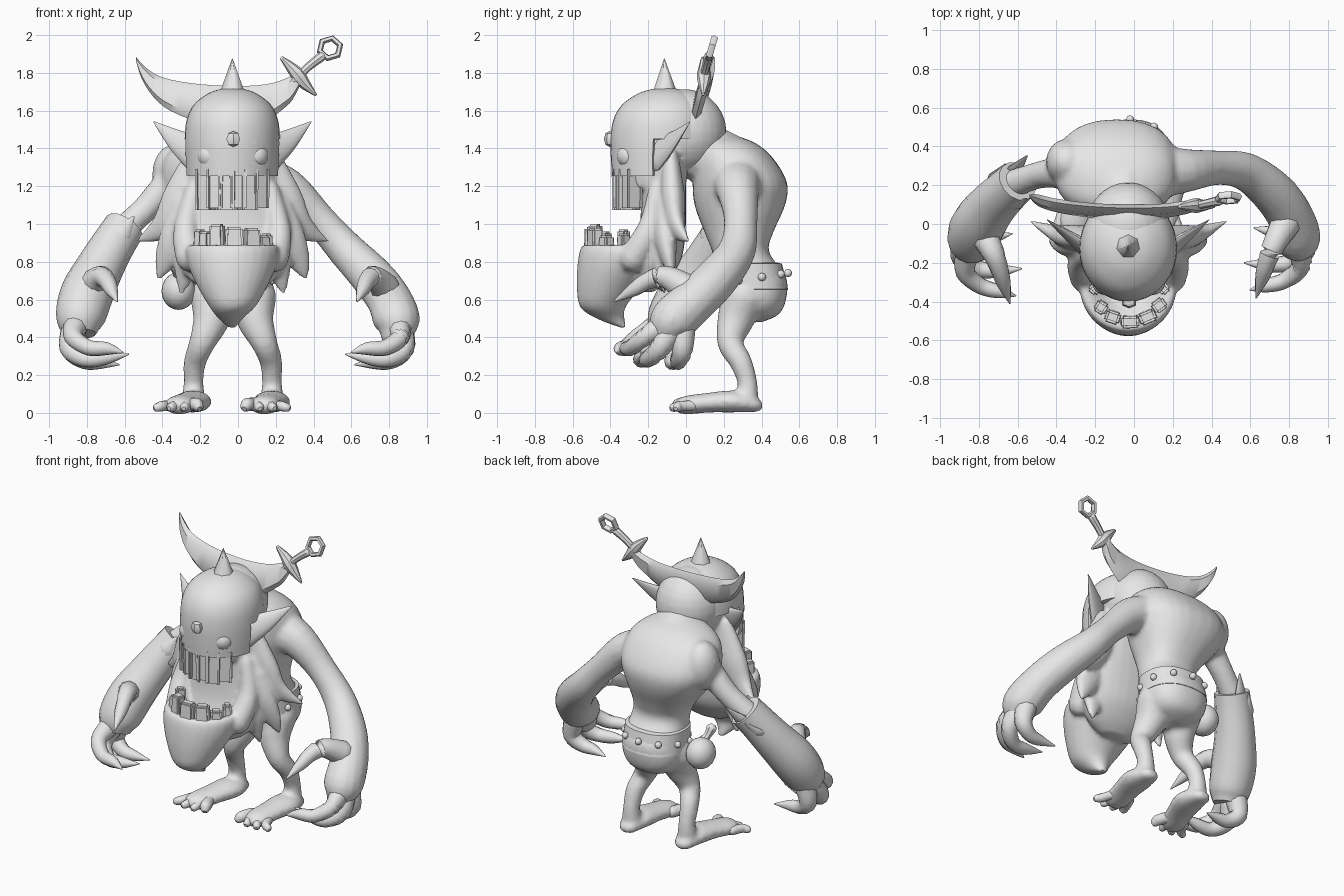
import bpy, bmesh, math
from mathutils import Vector

if "Cube" in bpy.data.objects:
    bpy.data.objects.remove(bpy.data.objects["Cube"])

grey = bpy.data.materials.new("clay_grey")
grey.diffuse_color = (0.8, 0.8, 0.8, 1)
grey.use_nodes = True
grey.node_tree.nodes["Principled BSDF"].inputs["Base Color"].default_value = grey.diffuse_color
CX = -0.03  # middle of the head


def activate(ob):
    bpy.ops.object.select_all(action='DESELECT')
    ob.select_set(True)
    bpy.context.view_layer.objects.active = ob


def finish(name, bm, angle=40):
    bmesh.ops.recalc_face_normals(bm, faces=bm.faces)
    me = bpy.data.meshes.new(name)
    bm.to_mesh(me)
    bm.free()
    ob = bpy.data.objects.new(name, me)
    bpy.context.collection.objects.link(ob)
    me.materials.append(grey)
    activate(ob)
    bpy.ops.object.shade_smooth_by_angle(angle=math.radians(angle))
    return ob


def fuse(name, parts, voxel, smooth):
    """Melt overlapping parts into one smooth skin."""
    activate(parts[0])
    for p in parts:
        p.select_set(True)
    bpy.ops.object.join()
    ob = bpy.context.object
    ob.name = name
    m = ob.modifiers.new("melt", 'REMESH')
    m.mode, m.voxel_size = 'VOXEL', voxel
    m = ob.modifiers.new("soften", 'SMOOTH')
    m.factor, m.iterations = .5, smooth
    for m in list(ob.modifiers):
        bpy.ops.object.modifier_apply(modifier=m.name)
    bpy.ops.object.shade_smooth_by_angle(angle=math.radians(50))


def catmull(rows, n=4):
    out = []
    for i in range(len(rows) - 1):
        a, b, c, d = rows[max(i - 1, 0)], rows[i], rows[i + 1], rows[min(i + 2, len(rows) - 1)]
        for k in range(n):
            t = k / n
            out.append([0.5 * (2 * q + (r - p) * t + (2 * p - 5 * q + 4 * r - s) * t * t
                               + (3 * q - p - 3 * r + s) * t ** 3) for p, q, r, s in zip(a, b, c, d)])
    return out + [list(rows[-1])]


def skin(rings, caps=True):
    bm = bmesh.new()
    vs = [[bm.verts.new(p) for p in ring] for ring in rings]
    m = len(vs[0])
    for a, b in zip(vs, vs[1:]):
        for i in range(m):
            bm.faces.new((a[i], a[(i + 1) % m], b[(i + 1) % m], b[i]))
    if caps:
        bm.faces.new(vs[0])
        bm.faces.new(vs[-1])
    return bm


def tube(name, pts, flat=1.0, ref=(0, 1, 0), seg=14, ends=True):
    """Smooth tube through (x, y, z, radius) points, rounded at its ends."""
    rows = catmull(pts)
    P = [Vector(r[:3]) for r in rows]
    R = [max(r[3], 0.003) for r in rows]
    if ends:
        t0, t1, r0, r1 = (P[0] - P[1]).normalized(), (P[-1] - P[-2]).normalized(), R[0], R[-1]
        P = [P[0] + t0 * r0 * 0.85, P[0] + t0 * r0 * 0.5] + P + [P[-1] + t1 * r1 * 0.5, P[-1] + t1 * r1 * 0.85]
        R = [r0 * 0.45, r0 * 0.85] + R + [r1 * 0.85, r1 * 0.45]
    rings = []
    for i, p in enumerate(P):
        t = (P[min(i + 1, len(P) - 1)] - P[max(i - 1, 0)]).normalized()
        a = t.cross(Vector(ref)).normalized()
        b = a.cross(t)
        rings.append([p + R[i] * (a * math.cos(w) + b * math.sin(w) * flat)
                      for w in (2 * math.pi * k / seg for k in range(seg))])
    return finish(name, skin(rings))


def stack(rows, seg=28, caps=True, n=4, power=1.0):
    """Horizontal elliptical sections (z, cx, cy, rx, ry); power below 1 squares them."""
    def sp(v):
        return math.copysign(abs(v) ** power, v)
    return skin([[(cx + rx * sp(math.cos(w)), cy + ry * sp(math.sin(w)), z)
                  for w in (2 * math.pi * k / seg for k in range(seg))]
                 for z, cx, cy, rx, ry in catmull(rows, n)], caps)


def ball(name, c, r, seg=20):
    bm = bmesh.new()
    bmesh.ops.create_uvsphere(bm, u_segments=seg, v_segments=max(seg // 2, 4), radius=1)
    for v in bm.verts:
        v.co = Vector([c[i] + v.co[i] * r[i] for i in range(3)])
    return finish(name, bm)


def tooth(name, x, y, z0, z1, w, taper, turn):
    bm = bmesh.new()
    bmesh.ops.create_cube(bm, size=1)
    for v in bm.verts:
        k = taper if v.co.z > 0 else 1
        px, py = v.co.x * w * k, v.co.y * 0.07 * k
        v.co = (x + px * math.cos(turn) - py * math.sin(turn),
                y + px * math.sin(turn) + py * math.cos(turn), z0 if v.co.z < 0 else z1)
    bmesh.ops.bevel(bm, geom=bm.edges[:], offset=0.011, segments=2, affect='EDGES')
    return finish(name, bm, 60)


# Body: torso, neck, legs and arms melted together
body = [finish("torso", stack([(.48, -.03, .34, .05, .06), (.52, -.02, .34, .15, .15), (.6, -.02, .35, .2, .18),
                               (.72, -.02, .345, .2, .185), (.85, -.02, .29, .18, .15), (.95, -.04, .28, .2, .18),
                               (1.1, -.08, .285, .28, .24), (1.22, -.09, .285, .32, .25), (1.35, -.09, .25, .3, .21),
                               (1.43, -.08, .215, .21, .15), (1.475, -.07, .18, .08, .06)], power=.85)),
        tube("neck", [(-.06, .2, 1.33, .16), (-.04, .08, 1.38, .16), (CX, -.03, 1.4, .15)], ref=(0, 0, 1)),
        ball("shoulder_hump", (-.345, .32, 1.26), (.11, .12, .16)),
        tube("right_arm", [(.1, .27, 1.22, .15), (.26, .275, 1.18, .115), (.43, .29, 1.02, .09), (.575, .27, .86, .1),
                           (.71, .17, .72, .115), (.8, .05, .6, .12), (.84, -.07, .49, .125), (.84, -.1, .42, .09)]),
        tube("left_arm", [(-.2, .28, 1.22, .13), (-.36, .27, 1.2, .09), (-.5, .25, 1.07, .07), (-.64, .2, .94, .075)])]
SIDES = ((1, .09, .14, .18, .14), (-1, -.14, -.19, -.235, -.31))
for s, hip, knee, ankle, front in SIDES:
    body.append(tube("leg", [(hip, .31, .62, .115), (hip, .265, .5, .1), (knee, .235, .37, .07),
                             (ankle * .97, .29, .27, .06), (ankle, .325, .16, .053), (ankle, .32, .07, .065)]))
    body.append(tube("foot", [(ankle, .345, .045, .07), (ankle, .25, .06, .098), ((ankle + front) / 2, .12, .054, .088),
                              (front, .01, .042, .085)], flat=.6, ref=(0, 0, 1)))
fuse("body", body, .016, 4)

# Toes
for s, hip, knee, ankle, front in SIDES:
    for i in range(4):
        o = (i - 1.5) * .06
        r = .036 if i == (0 if s > 0 else 3) else .028
        tube("toe", [(front + o * .7, .04, r + .01, r), (front + o, -.03, r + .008, r),
                     (front + o * 1.2 + s * .01, -.075 + abs(o) * .3, r, r * .85)], ref=(0, 0, 1), seg=10)

# Studded belt and hip pouch
finish("belt", stack([(.65, -.02, .345, .19, .18), (.655, -.02, .347, .207, .193), (.79, -.02, .33, .2, .178),
                      (.795, -.02, .325, .18, .16)], n=1, power=.85), 50)
for i in range(10):
    w = 2 * math.pi * (i + .5) / 10
    ball("belt_stud", (-.02 + .21 * math.cos(w), .34 + .2 * math.sin(w), .71 + .03 * math.sin(w)), (.022,) * 3, 10)
ball("hip_pouch", (-.315, .29, .645), (.09, .1, .1))
tube("pouch_tie", [(-.3, .27, .7, .04), (-.32, .23, .74, .025), (-.33, .2, .78, .035)], seg=8)

# Gauntlet with a torn cuff
tube("gauntlet", [(-.6, .22, .985, .11), (-.655, .17, .9, .115), (-.725, .1, .78, .125), (-.8, .0, .63, .14),
                  (-.835, -.08, .5, .13), (-.84, -.11, .42, .09)], ends=False)
for i in range(5):
    w = 2 * math.pi * i / 5
    o = Vector((.085 * math.cos(w), .1 * math.sin(w), .07 * math.cos(w)))
    tube("cuff_point", [(*(Vector((-.64, .19, .93)) + o), .05), (*(Vector((-.585, .24, 1.01)) + o * 1.15), .008)],
         flat=.4, seg=8)

# Clawed fingers, thumb last
FINGERS = (
    [(.85, -.12, .46, .065), (.86, -.22, .4, .05), (.78, -.29, .345, .043), (.68, -.32, .34, .034), (.6, -.34, .32, .004)],
    [(.86, -.08, .44, .07), (.88, -.14, .34, .055), (.8, -.2, .285, .045), (.69, -.21, .29, .036), (.57, -.2, .31, .004)],
    [(.85, -.02, .44, .07), (.87, -.02, .33, .055), (.8, -.04, .275, .045), (.72, -.04, .265, .034), (.62, -.02, .255, .004)],
    [(.78, -.0, .66, .08), (.72, -.11, .72, .06), (.685, -.2, .7, .047), (.66, -.28, .65, .036), (.63, -.38, .59, .004)])
for s, dx, dy in ((1, 0, 0), (-1, .01, -.03)):
    for f in FINGERS:
        tube("finger", [(s * (x + dx), y + dy, z, r) for x, y, z, r in f], ref=(.3, 1, .2), seg=10)

# Face: skull, cheeks, beard locks and hooked lower jaw melted together
face = [ball("back_of_head", (CX, -.01, 1.485), (.215, .225, .23), 28),
        ball("inner_head", (CX, -.14, 1.42), (.2, .18, .22), 24),
        finish("cheeks", stack([(1.44, CX, -.1, .18, .08), (1.36, CX, -.11, .225, .12), (1.2, CX, -.12, .235, .12),
                                (1.05, CX, -.12, .28, .12), (.92, CX, -.13, .31, .125), (.8, CX, -.16, .29, .13),
                                (.7, CX, -.2, .22, .1), (.64, CX, -.22, .1, .05)])),
        finish("upper_jaw", stack([(1.18, CX, -.2, .14, .1), (1.2, CX, -.2, .17, .14), (1.3, CX, -.2, .19, .16)], n=2)),
        finish("lower_jaw", stack([(.45, CX, -.33, .02, .015), (.5, CX - .01, -.4, .065, .075), (.56, CX, -.44, .12, .12),
                                   (.66, CX, -.41, .18, .168), (.78, CX, -.355, .235, .22), (.865, CX, -.32, .25, .24),
                                   (.89, CX, -.315, .225, .22), (.87, CX, -.31, .185, .175), (.81, CX, -.3, .13, .12)]))]
for s in (1, -1):
    def side(rows):
        return [(CX + s * x, y, z, r) for x, y, z, r in rows]
    tube("ear", side([(.18, -.15, 1.37, .1), (.29, -.07, 1.44, .06), (.415, .02, 1.54, .004)]), flat=.4)
    face += [tube("beard_lock", side(rows), flat=.6) for rows in (
        [(.19, -.08, 1.34, .075), (.26, -.07, 1.14, .11), (.36, -.05, .99, .075), (.51, .015, .905, .008)],
        [(.22, -.12, 1.08, .1), (.29, -.11, .92, .1), (.35, -.09, .81, .065), (.395, -.07, .7, .008)],
        [(.2, -.16, .9, .1), (.24, -.14, .78, .075), (.275, -.11, .62, .008)])]
    face.append(tube("mouth_corner", side([(.2, -.15, 1.18, .05), (.24, -.18, 1.02, .06), (.245, -.22, .92, .07),
                                           (.22, -.28, .82, .08)])))
fuse("face_and_beard", face, .013, 5)

# Teeth
for x, y, top, w in ((-.17, -.43, .96, .07), (-.11, -.48, 1.0, .085), (-.02, -.505, .985, .105),
                     (.07, -.48, .98, .1), (.13, -.42, .94, .08), (-.2, -.33, .97, .06), (.15, -.33, .95, .06)):
    tooth("lower_tooth", x, y, .8, top, w, .85, (x - CX) * 4)
for i in range(6):
    x = (i - 2.5) * .054
    tooth("upper_tooth", CX + x, -.345 + 3 * x * x, 1.28, 1.085 + .012 * (i % 2), .068, .95, x * 4)

# Helmet shell, open behind the cheek plates, with round eye holes
bm = stack([(1.255, CX, -.13, .245, .262), (1.35, CX, -.13, .25, .268), (1.45, CX, -.125, .252, .275),
            (1.55, CX, -.12, .242, .265), (1.63, CX, -.115, .205, .225), (1.69, CX, -.11, .13, .145),
            (1.715, CX, -.11, .06, .065), (1.72, CX, -.11, .02, .02)], seg=36, caps=False)
low = [f for f in bm.faces if f.calc_center_median().y > -.17 and f.calc_center_median().z < 1.44]
bmesh.ops.delete(bm, geom=low, context='FACES')
bm.faces.new(sorted((v for v in bm.verts if v.co.z > 1.7199),
                    key=lambda v: math.atan2(v.co.y + .11, v.co.x - CX)))
helmet = finish("helmet", bm)
solid = helmet.modifiers.new("thickness", 'SOLIDIFY')
solid.thickness, solid.offset = .035, -1
bpy.ops.object.modifier_apply(modifier=solid.name)
for x in (-.15, .095):
    bm = bmesh.new()
    bmesh.ops.create_cone(bm, cap_ends=True, segments=20, radius1=.066, radius2=.066, depth=.3)
    for v in bm.verts:
        v.co = (x + v.co.x, -.4 + v.co.z, 1.36 + v.co.y)
    cutter = finish("eye_hole_cutter", bm)
    activate(helmet)
    cut = helmet.modifiers.new("eye_hole", 'BOOLEAN')
    cut.object, cut.operation, cut.solver = cutter, 'DIFFERENCE', 'EXACT'
    bpy.ops.object.modifier_apply(modifier=cut.name)
    bpy.data.objects.remove(cutter)
    ball("eye", (x, -.3, 1.36), (.066, .066, .066))
activate(helmet)
bpy.ops.object.shade_smooth_by_angle(angle=math.radians(40))
ball("brow_gem", (CX + .005, -.405, 1.45), (.042, .03, .042), 6)
bm = bmesh.new()
bmesh.ops.create_cone(bm, cap_ends=True, segments=7, radius1=.068, radius2=.002, depth=.18)
bmesh.ops.translate(bm, verts=bm.verts, vec=(CX, -.115, 1.785))
finish("helmet_spike", bm, 60)

# Curved sword stuck behind the head: (x, bottom, top)
blade = [(-.54, 1.865, 1.885), (-.51, 1.77, 1.85), (-.45, 1.675, 1.8), (-.36, 1.6, 1.765), (-.2, 1.54, 1.74),
         (0, 1.52, 1.73), (.15, 1.55, 1.74), (.24, 1.61, 1.765), (.29, 1.66, 1.79), (.34, 1.76, 1.82)]
rings = []
for x, lo, hi in catmull(blade, 3):
    mid, h = (lo + hi) / 2, (hi - lo) / 2
    rings.append([(x, .06 + .12 * x * x + (mid + h * c - 1.62) * .2 + s * min(.026, h * .5), mid + h * c)
                  for c, s in ((1, 0), (.6, 1), (-.6, 1), (-1, 0), (-.6, -1), (.6, -1))])
finish("sword_blade", skin(rings))
tube("sword_guard", [(.235, .09, 1.875, .012), (.285, .095, 1.825, .03), (.32, .095, 1.785, .038),
                     (.355, .095, 1.74, .03), (.41, .09, 1.685, .008)], seg=8)
tube("sword_grip", [(.3, .09, 1.76, .022), (.37, .105, 1.83, .022), (.44, .12, 1.885, .026)], seg=8)
C, u, v = Vector((.487, .135, 1.93)), Vector((1, 0, 0)), Vector((0, .28, .96))
rings = []
for k in range(7):
    d = u * math.cos(k * math.pi / 3 + .3) + v * math.sin(k * math.pi / 3 + .3)
    rings.append([C + d * (.056 + .017 * math.cos(w)) + u.cross(v) * .02 * math.sin(w)
                  for w in (2 * math.pi * j / 6 for j in range(6))])
bm = skin(rings, caps=False)
bmesh.ops.remove_doubles(bm, verts=bm.verts, dist=1e-5)
finish("sword_ring", bm, 50)
